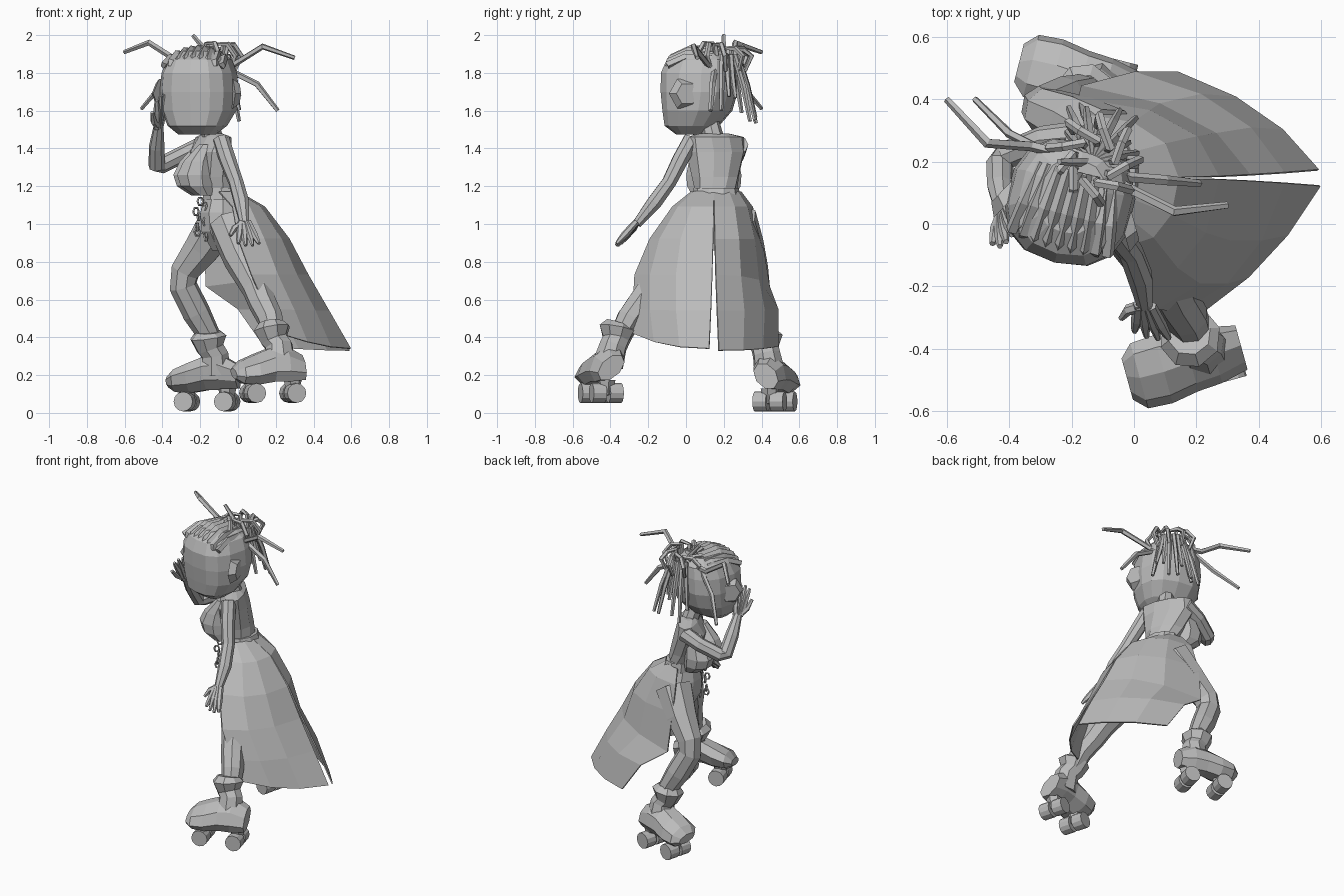
import bpy, bmesh, math, random
from math import sin, cos, pi
from mathutils import Vector, Matrix

cube = bpy.data.objects.get("Cube")
if cube:
    bpy.data.objects.remove(cube)
random.seed(4)

clay = bpy.data.materials.new("plain_grey")
clay.use_nodes = True
clay.diffuse_color = (0.5, 0.5, 0.5, 1)
clay.node_tree.nodes["Principled BSDF"].inputs["Base Color"].default_value = (0.5, 0.5, 0.5, 1)


def finish(name, bm, matrix=None):
    if matrix:
        bm.transform(matrix)
    bmesh.ops.recalc_face_normals(bm, faces=bm.faces)
    mesh = bpy.data.meshes.new(name)
    bm.to_mesh(mesh)
    bm.free()
    mesh.materials.append(clay)
    obj = bpy.data.objects.new(name, mesh)
    bpy.context.collection.objects.link(obj)
    return obj


def skin(name, rings, matrix=None):
    """Closed skin through rings of points, capped at both ends."""
    bm = bmesh.new()
    loops = [[bm.verts.new(p) for p in ring] for ring in rings]
    n = len(loops[0])
    for a, b in zip(loops, loops[1:]):
        for i in range(n):
            j = (i + 1) % n
            bm.faces.new((a[i], a[j], b[j], b[i]))
    bm.faces.new(loops[0])
    bm.faces.new(loops[-1])
    return finish(name, bm, matrix)


def tube(name, path, sides=8, matrix=None):
    """Limb through (x, y, z, radius) points."""
    pts = [Vector(p[:3]) for p in path]
    rings, quat, last = [], None, None
    for i, p in enumerate(pts):
        d = (pts[min(i + 1, len(pts) - 1)] - pts[max(i - 1, 0)]).normalized()
        quat = last.rotation_difference(d) @ quat if quat else d.to_track_quat('Z', 'Y')
        last = d
        r = path[i][3]
        rings.append([p + quat @ Vector((r * cos(2 * pi * k / sides), r * sin(2 * pi * k / sides), 0))
                      for k in range(sides)])
    return skin(name, rings, matrix)


def oval_loft(name, levels, sides=12, power=1.0, matrix=None):
    """Stack of ovals (x, y, z, rx, ry, optional twist); power below 1 squares them off."""
    def pw(v):
        return math.copysign(abs(v) ** power, v)
    rings = []
    for x, y, z, rx, ry, *twist in levels:
        turn = Matrix.Rotation(twist[0] if twist else 0, 3, 'Z')
        rings.append([Vector((x, y, z)) + turn @ Vector((rx * pw(cos(a)), ry * pw(sin(a)), 0))
                      for a in [2 * pi * (k + 0.5) / sides for k in range(sides)]])
    return skin(name, rings, matrix)


# Torso, hips and neck
oval_loft("torso", [(-.06, .16, .86, .08, .12), (-.07, .16, .96, .13, .15), (-.08, .16, 1.06, .125, .14),
                    (-.09, .16, 1.16, .09, .11, .1), (-.12, .155, 1.25, .105, .13, .3),
                    (-.145, .155, 1.38, .1, .17, .45), (-.13, .155, 1.46, .065, .17, .45),
                    (-.135, .15, 1.48, .04, .08, .45)], 10)
tube("neck", [(-.13, .15, 1.44, .055), (-.16, .12, 1.56, .05)])
for side, x, y in (("left", 0, .08), ("right", -.02, .215)):
    oval_loft(side + "_bust", [(x - .18, y, 1.15, .05, .05), (x - .22, y, 1.2, .09, .08),
                               (x - .23, y, 1.26, .1, .085), (x - .215, y, 1.33, .08, .07),
                               (x - .17, y, 1.42, .04, .04)], 8)
oval_loft("waistband", [(-.08, .16, 1.13, .11, .13), (-.09, .16, 1.19, .1, .12)], 10)

# Head, turned over the left shoulder
head = Matrix.Translation((-.205, .07, 0)) @ Matrix.Rotation(-.25, 4, 'Z')
oval_loft("head", [(0, -.05, 1.475, .1, .07), (0, -.04, 1.52, .155, .14), (0, -.01, 1.6, .195, .18),
                   (0, 0, 1.7, .205, .2), (0, 0, 1.8, .195, .2), (0, .01, 1.87, .165, .18),
                   (0, .02, 1.915, .1, .12)], 14, .8, head)
for side, s in (("left", 1), ("right", -1)):
    tube(side + "_ear", [(s * .18, -.03, 1.69, .09), (s * .215, -.01, 1.69, .06)], 6, head)

# Braided rows over the scalp
for i in range(9):
    u = (i - 4) / 4
    drop = .045 * u * u
    tube("scalp_braid", [(u * .165, -.165 + drop, 1.835, .014), (u * .16, -.135, 1.885 - drop, .02),
                         (u * .145, -.04, 1.927 - drop, .021), (u * .12, .1, 1.922 - drop, .018)], 4, head)

# Knotted locks on the crown
knot = Vector((-.13, .2, 1.87))


def lock(points, r=.015):
    tube("lock", [(*p, r if k < len(points) - 1 else r * .7) for k, p in enumerate(points)], 5)


up = Vector((0, 0, 1))
for i in range(9):
    a = 2 * pi * i / 9
    out = Vector((cos(a), sin(a), 0))
    across = Vector((-sin(a), cos(a), 0))
    rise = random.uniform(.05, .09)
    lock([knot + out * .05 - up * .03, knot + out * .07 + up * rise,
          knot + out * .09 + across * .06 + up * rise, knot + out * .11 + across * .1 + up * .02,
          knot + out * .08 + across * .08 - up * .06])

# Long flying locks
lock([knot, (-.33, .25, 1.87), (-.47, .26, 1.96), (-.6, .4, 1.91)], .017)
lock([knot, (-.28, .23, 1.85), (-.4, .29, 1.74), (-.51, .4, 1.61)])
lock([knot, (-.03, .12, 1.84), (.13, .04, 1.94), (.3, .06, 1.88)], .017)
lock([knot, (-.02, .15, 1.8), (.1, .14, 1.74), (.21, .13, 1.6)], .017)
lock([knot, (-.18, .2, 1.93), (-.24, .2, 2.0)])

# Hanging locks behind the head
for i in range(9):
    a = -.1 + 2.4 * i / 8
    out = Vector((cos(a), sin(a), 0))
    reach, fall = random.uniform(.12, .2), random.uniform(.16, .36)
    lock([knot, knot + out * .08 + up * .02,
          knot + out * reach * .75 - up * fall * .45, knot + out * reach - up * fall])


def hand(name, wrist, tip, spread):
    """Flat palm with four fingers and a thumb fanned along spread."""
    w, t, s = Vector(wrist), Vector(tip), Vector(spread)
    mid = w.lerp(t, .5)
    for i in range(4):
        f = (i - 1.5) / 1.5
        tube(name + "_finger", [(*(w + s * f * .4), .018), (*(mid + s * f * .75), .02),
                                (*(mid.lerp(t, .5) + s * f), .014),
                                (*(t + s * f * 1.1 + (mid - t) * .25 * abs(f)), .009)], 6)
    tube(name + "_thumb", [(*w, .02), (*(w.lerp(t, .25) + s * 1.2), .018),
                           (*(w.lerp(t, .55) + s * 1.8), .01)], 6)


# Arms: left trailing down, right raised beside the face
tube("left_arm", [(-.09, .03, 1.45, .045), (-.055, -.03, 1.34, .045), (-.01, -.09, 1.22, .04),
                  (.02, -.17, 1.11, .042), (.035, -.26, 1.0, .026)])
hand("left_hand", (.035, -.26, 1.01), (.06, -.37, .88), (-.05, .01, 0))
tube("right_arm", [(-.18, .28, 1.42, .05), (-.29, .27, 1.37, .045), (-.41, .22, 1.31, .045),
                   (-.43, .19, 1.31, .045), (-.43, .12, 1.41, .042), (-.42, .04, 1.52, .026)])
hand("right_hand", (-.42, .04, 1.51), (-.4, -.05, 1.69), (-.025, -.03, -.01))

# Legs
tube("left_leg", [(-.05, .08, 1.0, .11), (.02, -.05, .82, .1), (.1, -.18, .66, .08), (.13, -.24, .58, .075),
                  (.17, -.3, .5, .07), (.2, -.37, .37, .055)])
tube("right_leg", [(-.09, .26, 1.02, .12), (-.19, .32, .87, .1), (-.28, .36, .75, .08), (-.29, .37, .67, .075),
                   (-.22, .4, .53, .075), (-.13, .43, .37, .055)])


def skate(side, loc, yaw, lean):
    """Roller boot with its toe toward -x; lean shifts the cuff sideways."""
    m = Matrix.Translation(loc) @ Matrix.Rotation(yaw, 4, 'Z')
    rings = []
    for x, w, low, high in [(-.21, .055, .125, .18), (-.17, .095, .1, .22), (-.09, .1, .095, .255),
                            (0, .085, .11, .29), (.08, .08, .11, .3), (.17, .06, .12, .25)]:
        mid, h = (low + high) / 2, (high - low) / 2
        rings.append([(x, w * cos(a) * 1.08 + lean * .35 * (1 + sin(a)), mid + h * sin(a) * 1.08)
                      for a in [k * pi / 4 + pi / 8 for k in range(8)]])
    skin(side + "_boot", rings, m)
    tube(side + "_boot_cuff", [(.05, lean * .5, .2, .085), (.05, lean * .8, .3, .075), (.03, lean, .33, .075),
                               (.02, lean * 1.1, .39, .1), (.02, lean * 1.2, .42, .07)], 8, m)
    c = lean * .25
    for x in (-.11, .11):
        tube(side + "_truck", [(x, c, .04, .03), (x, c, .12, .05)], 6, m)
        tube(side + "_axle", [(x, c - .08, .05, .015), (x, c + .08, .05, .015)], 6, m)
        for y in (c - .046, c + .046):
            tube(side + "_wheel", [(x, y - .036, .05, .052), (x, y + .036, .05, .052)], 12, m)


skate("left", (.19, -.475, .055), .27, .1)
skate("right", (-.16, .485, .01), -.25, -.06)


def skirt_panel(name, spread, rows, cols=4):
    """Sheet from the rear slit to the open front; rows run from waist to hem."""
    bm = bmesh.new()
    grid = []
    for i, (z_rear, z_front, rear_x, front_x, front_y, bulge) in enumerate(rows):
        rear_y = .148 + spread * i * i
        a, c = Vector((rear_x, rear_y)), Vector((front_x, front_y))
        b = ((a + c) / 2).lerp(Vector((rear_x, front_y)), bulge)
        line = []
        for k in range(cols):
            t = k / (cols - 1)
            p = a * (1 - t) ** 2 + b * 2 * t * (1 - t) + c * t * t
            line.append(bm.verts.new((p.x, p.y, z_rear + (z_front - z_rear) * t * t)))
        grid.append(line)
    for r, s in zip(grid, grid[1:]):
        for i in range(cols - 1):
            bm.faces.new((r[i], r[i + 1], s[i + 1], s[i]))
    obj = finish(name, bm)
    mod = obj.modifiers.new("cloth_thickness", 'SOLIDIFY')
    mod.thickness, mod.offset = .008, 0


# Long split overskirt
skirt_panel("left_skirt", -.001, [
    (1.17, 1.17, .0, -.1, .03, 1), (1.09, 1.09, .14, -.03, -.07, .9), (.92, .92, .27, 0, -.19, .8),
    (.73, .73, .37, .07, -.27, .6), (.54, .55, .48, .15, -.28, .5), (.34, .42, .595, .22, -.28, .25)])
skirt_panel("right_skirt", .001, [
    (1.17, 1.17, .0, -.14, .29, 1), (1.09, 1.09, .14, -.17, .35, .9), (.92, .92, .27, -.18, .4, .8),
    (.73, .67, .37, -.17, .44, .6), (.54, .55, .48, 0, .485, .5), (.33, .35, .59, .14, .485, .35)])

# Chain hanging from the waist
for i in range(8):
    ring = [(.016 * cos(a), 0, .022 * sin(a), .006) for a in [2 * pi * k / 6 for k in range(7)]]
    tube("chain_link", ring, 4, Matrix.Translation((-.2 + .03 * sin(i * 2), .09, 1.12 - .027 * i))
         @ Matrix.Rotation(i * pi / 2 + .4, 4, 'Z'))
